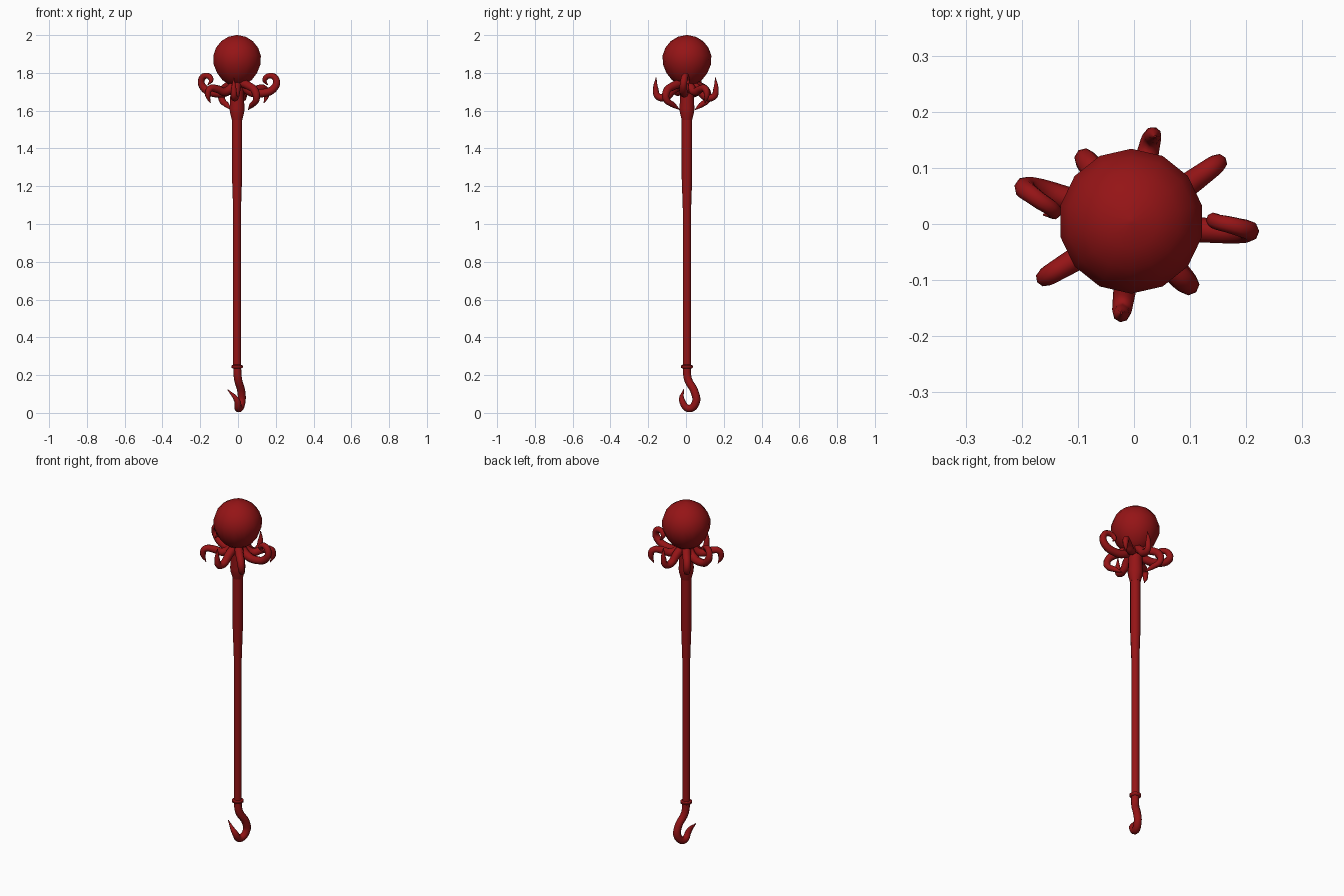
import bpy, bmesh
from math import cos, sin, pi, radians

if "Cube" in bpy.data.objects:
    bpy.data.objects.remove(bpy.data.objects["Cube"])

red = bpy.data.materials.new("deep_red")
red.diffuse_color = (0.3, 0.007, 0.008, 1)
red.use_nodes = True
red.node_tree.nodes["Principled BSDF"].inputs["Base Color"].default_value = red.diffuse_color
CX, CY = -0.005, 0.005   # axis of the staff


def finish(ob):
    ob.data.materials.clear()
    ob.data.materials.append(red)
    bpy.ops.object.select_all(action='DESELECT')
    ob.select_set(True)
    bpy.context.view_layer.objects.active = ob
    bpy.ops.object.shade_smooth_by_angle(angle=pi / 3)


def lathe(name, profile, sides):
    """Revolve (radius, z) points around the staff axis."""
    bm = bmesh.new()
    rings = []
    for r, z in profile:
        turn = [2 * pi * (i + 0.5) / sides for i in range(sides)]
        rings.append([bm.verts.new((CX + r * cos(a), CY + r * sin(a), z)) for a in turn])
    for a, b in zip(rings, rings[1:]):
        for i in range(sides):
            j = (i + 1) % sides
            bm.faces.new((a[i], a[j], b[j], b[i]))
    bm.faces.new(rings[0][::-1])
    bm.faces.new(rings[-1])
    bmesh.ops.recalc_face_normals(bm, faces=bm.faces)
    me = bpy.data.meshes.new(name)
    bm.to_mesh(me)
    bm.free()
    ob = bpy.data.objects.new(name, me)
    bpy.context.collection.objects.link(ob)
    finish(ob)


def tube(name, pts, radius_at):
    """Smooth tube through the points; radius_at maps 0..1 to a radius."""
    cu = bpy.data.curves.new(name, 'CURVE')
    cu.dimensions = '3D'
    cu.bevel_depth = 1.0
    cu.bevel_resolution = 2
    cu.resolution_u = 5
    cu.use_fill_caps = True
    sp = cu.splines.new('BEZIER')
    sp.bezier_points.add(len(pts) - 1)
    for i, (bp, p) in enumerate(zip(sp.bezier_points, pts)):
        bp.co = p
        bp.radius = radius_at(i / (len(pts) - 1))
        bp.handle_left_type = bp.handle_right_type = 'AUTO'
    ob = bpy.data.objects.new(name, cu)
    bpy.context.collection.objects.link(ob)
    bpy.ops.object.select_all(action='DESELECT')
    ob.select_set(True)
    bpy.context.view_layer.objects.active = ob
    bpy.ops.object.convert(target='MESH')
    finish(bpy.context.view_layer.objects.active)


# Bulbous head: a sphere, pinched a little towards the neck
head = []
for i in range(10):
    a = pi * (0.01 + 0.98 * i / 9)
    pinch = 1 - 0.1 * max(0, -cos(a))
    head.append((0.131 * sin(a) * pinch, 1.869 + 0.131 * cos(a) * (1.08 if cos(a) < 0 else 1)))
lathe("head", head, 14)

# Neck, long shaft and collar
lathe("neck", [(0.045, 1.76), (0.037, 1.68), (0.041, 1.61), (0.039, 1.59), (0.028, 1.55)], 12)
lathe("shaft", [(0.028, 1.57), (0.028, 1.25), (0.022, 1.08), (0.022, 0.24)], 10)
lathe("collar", [(0.022, 0.255), (0.032, 0.25), (0.032, 0.24), (0.022, 0.234)], 10)

# Hooked tail at the foot
tube("tail_hook",
     [(CX, CY, 0.26), (0.0, 0.01, 0.18), (0.018, 0.046, 0.11), (0.018, 0.052, 0.055),
      (0.003, 0.015, 0.023), (-0.005, -0.021, 0.065), (-0.055, -0.012, 0.124)],
     lambda t: 0.002 if t == 1 else 0.021 if t < 0.7 else 0.016)

# Four arm shapes as (distance out, height)
curl = [(.02, 1.74), (.065, 1.70), (.13, 1.693), (.187, 1.715),
        (.204, 1.757), (.177, 1.785), (.14, 1.765), (.155, 1.735)]
rise = [(.02, 1.745), (.07, 1.71), (.11, 1.672), (.15, 1.675), (.162, 1.715), (.16, 1.775)]
droop = [(.02, 1.74), (.08, 1.70), (.13, 1.715), (.175, 1.715), (.186, 1.68), (.17, 1.64)]
tuck = [(.02, 1.75), (.09, 1.73), (.135, 1.705), (.142, 1.66), (.1, 1.63), (.06, 1.605)]

# Eight arms around the neck: shape, direction, sideways swing at the tip
arms = [(curl, -6, .03), (droop, 36, 0), (rise, 80, -.01), (tuck, 127, 0),
        (curl, 158, .045), (droop, 211, 0), (rise, 262, 0), (tuck, 310, .02)]
for n, (shape, deg, swing) in enumerate(arms):
    c, s = cos(radians(deg)), sin(radians(deg))
    pts = []
    for i, (r, z) in enumerate(shape):
        side = swing * (i / (len(shape) - 1)) ** 2
        pts.append((r * c - side * s, r * s + side * c, z))
    tube(f"arm_{n + 1}", pts, lambda t: 0.002 if t == 1 else 0.024 - 0.013 * t ** 1.5)
